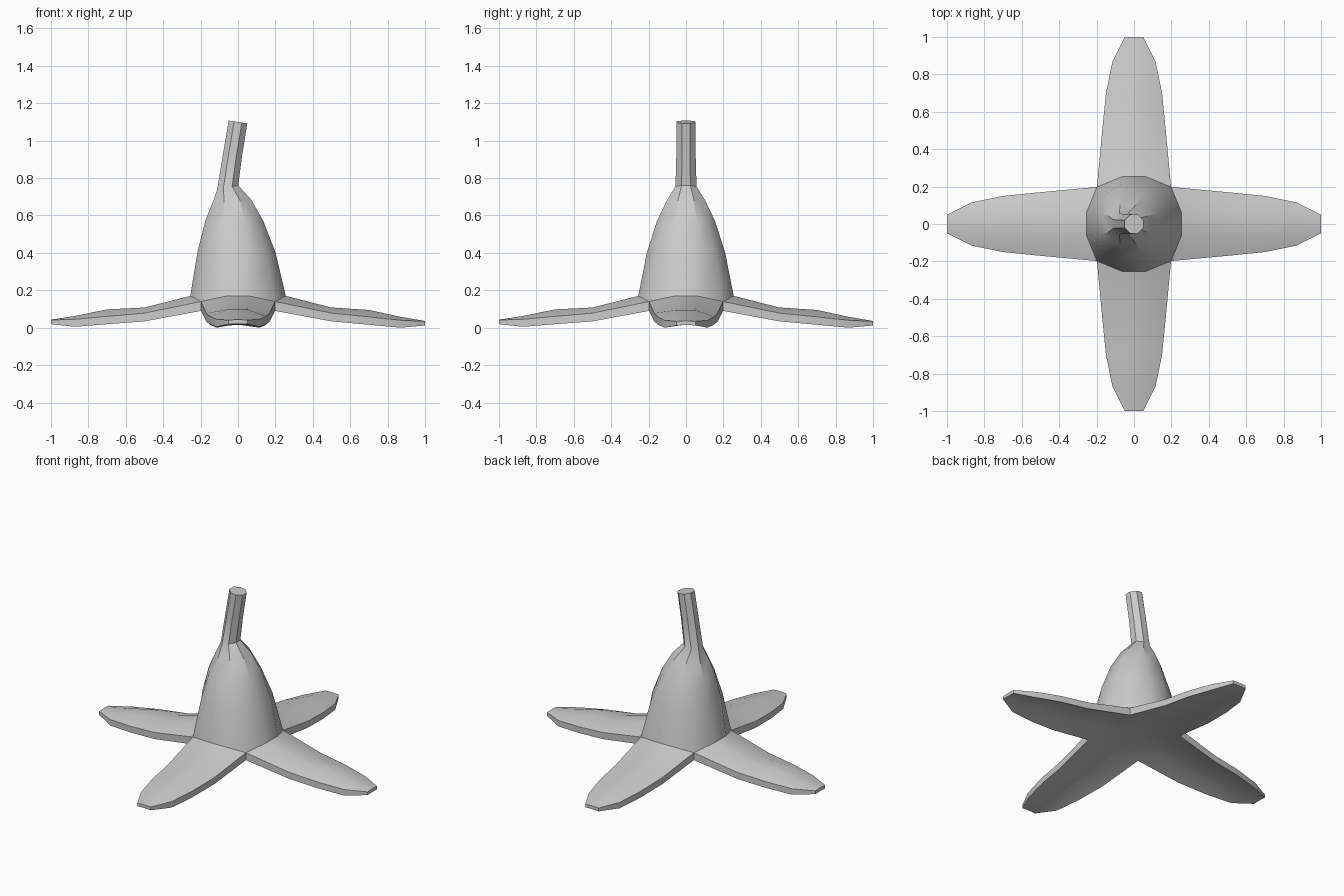
import bpy, bmesh, math
from mathutils import Matrix, Vector

cube = bpy.data.objects.get("Cube")
if cube:
    bpy.data.objects.remove(cube)

grey = bpy.data.materials.new("plain grey")
grey.use_nodes = True
COLOUR = (0.6, 0.6, 0.6, 1)
grey.diffuse_color = COLOUR
grey.node_tree.nodes["Principled BSDF"].inputs["Base Color"].default_value = COLOUR


def finish(bm, name, angle):
    bmesh.ops.remove_doubles(bm, verts=bm.verts, dist=0.0005)
    bmesh.ops.recalc_face_normals(bm, faces=bm.faces)
    mesh = bpy.data.meshes.new(name)
    bm.to_mesh(mesh)
    bm.free()
    mesh.materials.append(grey)
    ob = bpy.data.objects.new(name, mesh)
    bpy.context.collection.objects.link(ob)
    bpy.ops.object.select_all(action='DESELECT')
    ob.select_set(True)
    bpy.context.view_layer.objects.active = ob
    bpy.ops.object.shade_smooth_by_angle(angle=math.radians(angle))
    return ob


def skin(bm, rows, closed=False):
    for a, b in zip(rows, rows[1:]):
        n = len(a)
        for i in range(n if closed else n - 1):
            j = (i + 1) % n
            bm.faces.new((a[i], a[j], b[j], b[i]))


# Peel body and bent stem: rings that turn from the petal outline to an octagon
# z, centre x, radius, tilt, roundness
RINGS = [(0.17, 0, 0.262, 0, 0), (0.40, -0.008, 0.22, 0, 0.5),
         (0.57, -0.02, 0.166, 0, 0.8), (0.68, -0.032, 0.11, 0.05, 1),
         (0.75, -0.055, 0.061, 0.2, 1), (0.92, -0.03, 0.056, 0, 1),
         (1.10, 0, 0.054, -0.15, 1)]
bm = bmesh.new()
rows = []
for z, cx, r, tilt, t in RINGS:
    row = []
    spread = math.radians(13 + 9.5 * t)
    for k in range(4):
        for off in (-spread, spread, math.pi / 4):
            corner = off == math.pi / 4
            rad = r * (1.068 - 0.144 * t) if corner else r
            a = k * math.pi / 2 + off
            x, y = rad * math.cos(a), rad * math.sin(a)
            drop = 0.03 if corner and t == 0 else 0
            row.append(bm.verts.new((cx + x, y, z + tilt * x - drop)))
    rows.append(row)
skin(bm, rows, closed=True)
bm.faces.new(rows[-1])
finish(bm, "peel_body_and_stem", 35)

# Four opened petals with a shared underside
# distance, half width, inner half width, middle height, edge height, thickness
STEPS = [(0.255, 0.198, 0.059, 0.17, 0.14, 0.05),
         (0.50, 0.17, 0.055, 0.108, 0.078, 0.044),
         (0.70, 0.15, 0.05, 0.095, 0.058, 0.042),
         (0.87, 0.115, 0.04, 0.058, 0.04, 0.04),
         (1.00, 0.05, 0.018, 0.036, 0.034, 0.022)]
bm = bmesh.new()
for k in range(4):
    turn = Matrix.Rotation(k * math.pi / 2, 3, 'Z')
    lift = 0.007 if k >= 2 else 0
    top, under = [], []
    for d, w, inner, mid, edge, thick in STEPS:
        for rows, depth in ((top, 0), (under, thick)):
            row = []
            for y in (-w, -inner, inner, w):
                outer = abs(y) == w
                x = w if outer and d < 0.3 else d
                z = (edge if outer else mid) - depth + lift * max(0, d - 0.5) * 2
                row.append(bm.verts.new(turn @ Vector((x, y, z))))
            rows.append(row)
    skin(bm, top)
    skin(bm, under)
    for i in (0, -1):
        skin(bm, [[r[i] for r in top], [r[i] for r in under]])
    skin(bm, [top[-1], under[-1]])
    # wedge of the underside reaching the middle
    centre = bm.verts.new((0, 0, 0.13))
    for a, b in zip(under[0], under[0][1:]):
        bm.faces.new((a, b, centre))
finish(bm, "peel_petals", 35)
